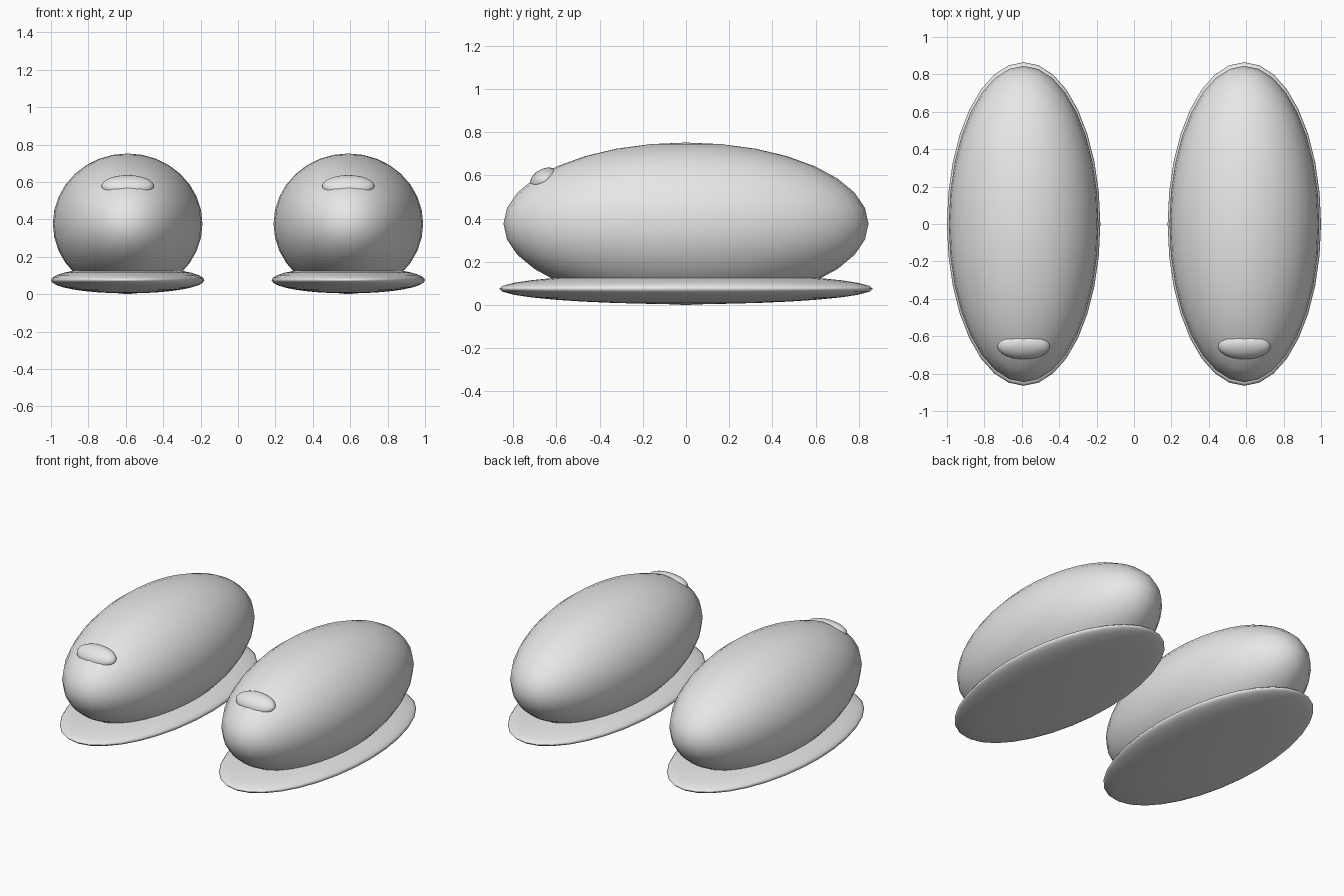
import bpy
import math

cube = bpy.data.objects.get("Cube")
if cube:
    bpy.data.objects.remove(cube, do_unlink=True)

# Single plain grey material
grey = bpy.data.materials.new("plain_grey")
grey.use_nodes = True
grey.diffuse_color = (0.8, 0.8, 0.8, 1)
grey.node_tree.nodes["Principled BSDF"].inputs["Base Color"].default_value = (0.8, 0.8, 0.8, 1)


def ellipsoid(name, centre, radii, tilt=0.0):
    """Smooth ellipsoid, tilted about the x axis."""
    bpy.ops.mesh.primitive_uv_sphere_add(segments=32, ring_count=16, radius=1, location=centre)
    obj = bpy.context.object
    obj.name = name
    obj.scale = radii
    obj.rotation_euler.x = tilt
    obj.data.materials.append(grey)
    bpy.ops.object.shade_smooth()
    return obj


# A matching pair, one on each side
for side, x in (("left", 0.59), ("right", -0.59)):
    # Rounded upper body
    ellipsoid(side + "_shoe_body", (x, 0, 0.376), (0.4, 0.845, 0.376))
    # Thin, slightly wider sole
    ellipsoid(side + "_shoe_sole", (x, 0, 0.075), (0.41, 0.865, 0.071))
    # Small raised pad, half sunk into the toe and following its slope
    ellipsoid(side + "_toe_pad", (x, -0.655, 0.578), (0.14, 0.073, 0.052), math.radians(31))
